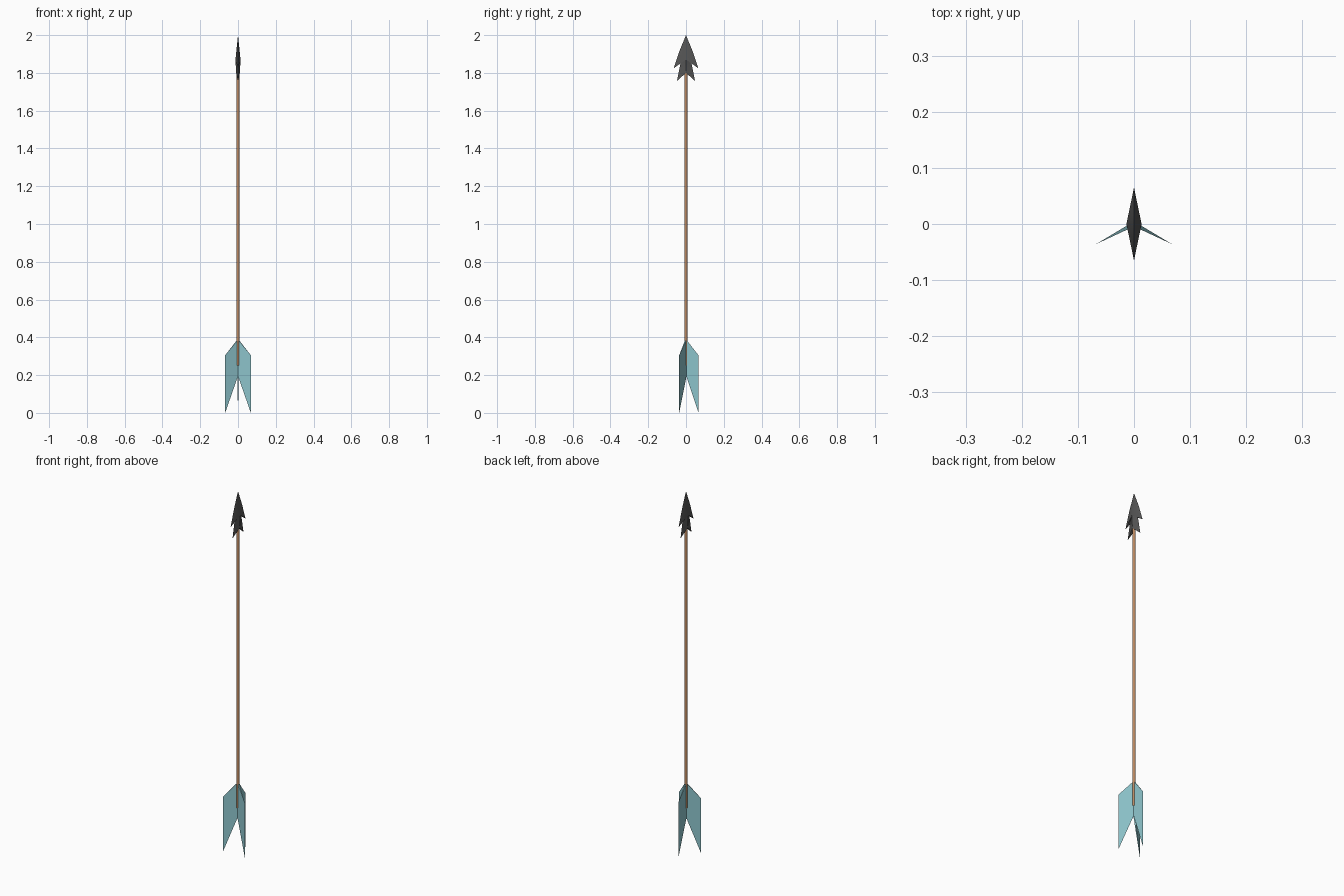
import bpy, bmesh, math
from mathutils import Vector

if "Cube" in bpy.data.objects:
    bpy.data.objects.remove(bpy.data.objects["Cube"])


def material(name, color):
    m = bpy.data.materials.new(name)
    m.diffuse_color = (*color, 1)
    m.use_nodes = True
    m.node_tree.nodes["Principled BSDF"].inputs["Base Color"].default_value = m.diffuse_color
    return m


def make_object(name, verts, faces, mat):
    me = bpy.data.meshes.new(name)
    me.from_pydata(verts, [], faces)
    bm = bmesh.new()
    bm.from_mesh(me)
    bmesh.ops.recalc_face_normals(bm, faces=bm.faces)
    bm.to_mesh(me)
    bm.free()
    me.materials.append(mat)
    ob = bpy.data.objects.new(name, me)
    bpy.context.collection.objects.link(ob)
    return ob


def smooth(ob, angle):
    bpy.ops.object.select_all(action='DESELECT')
    ob.select_set(True)
    bpy.context.view_layer.objects.active = ob
    bpy.ops.object.shade_smooth_by_angle(angle=math.radians(angle))


wood = material("wood", (0.50, 0.25, 0.12))
iron = material("iron", (0.09, 0.09, 0.09))
feather = material("feather", (0.27, 0.56, 0.61))

# Shaft
bpy.ops.mesh.primitive_cylinder_add(vertices=8, radius=0.008, depth=1.60,
                                    location=(0, 0, 1.05))
shaft = bpy.context.object
shaft.name = "shaft"
shaft.data.materials.append(wood)
smooth(shaft, 50)

# Arrowhead: double-barbed outline with knife edges and a raised central ridge
half = [(0.035, 1.915), (0.065, 1.825), (0.029, 1.853), (0.048, 1.757)]
outline = [(0, 2.0)] + half
verts, faces = [], []
for sy in (1, -1):
    for sx in (1, -1):
        b = len(verts)
        verts += [(0, sy * y, z) for y, z in outline]
        verts += [(sx * 0.0135, 0, 1.87), (sx * 0.010, 0, 1.80)]
        faces += [(b, b + 1, b + 5), (b + 1, b + 2, b + 5), (b + 2, b + 3, b + 5),
                  (b + 3, b + 6, b + 5), (b + 3, b + 4, b + 6)]
# Underside closing the ridge feet to the lower barbs
for sy in (0, 2):
    faces.append((sy * 7 + 4, sy * 7 + 6, (sy + 1) * 7 + 6))
head = make_object("arrowhead", verts, faces, iron)
bm = bmesh.new()
bm.from_mesh(head.data)
bmesh.ops.remove_doubles(bm, verts=bm.verts, dist=1e-5)
bmesh.ops.recalc_face_normals(bm, faces=bm.faces)
bm.to_mesh(head.data)
bm.free()
smooth(head, 40)

# Three wedge-section feather vanes, thick at the root and sharp outside
for i, (tx, ty) in enumerate([(0, 0.066), (0.068, -0.036), (-0.068, -0.036)]):
    out = Vector((tx, ty, 0))
    side = out.normalized().cross(Vector((0, 0, 1))) * 0.004
    up = Vector((0, 0, 1))
    verts = [up * 0.39 + side, up * 0.20 + side, up * 0.39 - side, up * 0.20 - side,
             out + up * 0.305, out]
    faces = [(0, 1, 5, 4), (2, 4, 5, 3), (0, 4, 2), (1, 3, 5), (0, 2, 3, 1)]
    smooth(make_object(f"feather_vane_{i + 1}", verts, faces, feather), 40)
